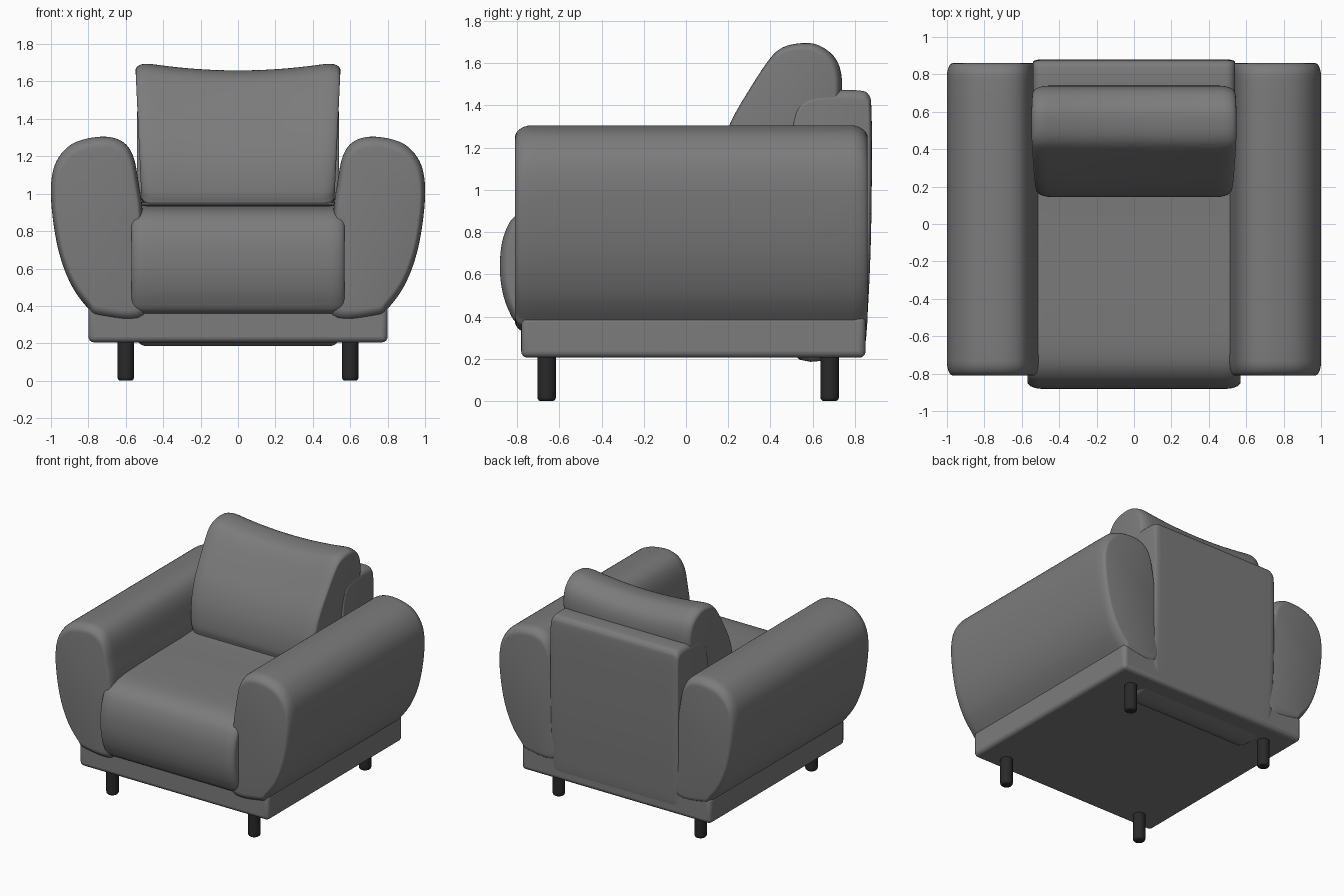
import bpy, bmesh, math
from mathutils import Vector

cube = bpy.data.objects.get("Cube")
if cube:
    bpy.data.objects.remove(cube, do_unlink=True)


def material(name, value):
    m = bpy.data.materials.new(name)
    m.use_nodes = True
    color = (value, value, value, 1)
    m.diffuse_color = color
    m.node_tree.nodes["Principled BSDF"].inputs["Base Color"].default_value = color
    return m


leather = material("grey_leather", 0.2)
dark = material("dark_leg", 0.022)


def smooth_loop(points, steps=6):
    """Closed Catmull-Rom curve through the points."""
    out, n = [], len(points)
    for i in range(n):
        a, b, c, d = (Vector(points[(i + k) % n]) for k in (-1, 0, 1, 2))
        for s in range(steps):
            t = s / steps
            out.append(0.5 * (2 * b + (c - a) * t + (2 * a - 5 * b + 4 * c - d) * t ** 2
                              + (3 * b - a - 3 * c + d) * t ** 3))
    return out


def loft(name, loop, axis, lo, hi, depth, shrink, mat, warp=None):
    """Sweep a closed profile along an axis, with rounded, shrinking ends."""
    mid = Vector([(min(p[k] for p in loop) + max(p[k] for p in loop)) / 2 for k in (0, 1)])
    arc = [math.pi / 2 * k / 7 for k in range(8)]
    ends = [(depth * (1 - math.sin(a)), 1 - shrink * (1 - math.cos(a))) for a in arc]
    body = hi - lo - 2 * depth
    rings = [(lo + o, s) for o, s in reversed(ends)]
    rings += [(lo + depth + body * k / 12, 1) for k in range(1, 12)]
    rings += [(hi - o, s) for o, s in ends]
    bm = bmesh.new()
    rows = []
    for pos, scale in rings:
        row = []
        for p in loop:
            co = list(mid + (p - mid) * scale)
            co.insert(axis, pos)
            row.append(bm.verts.new(warp(*co) if warp else co))
        rows.append(row)
    n = len(loop)
    for r, q in zip(rows, rows[1:]):
        for i in range(n):
            bm.faces.new((r[i], r[(i + 1) % n], q[(i + 1) % n], q[i]))
    bm.faces.new(rows[0])
    bm.faces.new(rows[-1])
    bmesh.ops.recalc_face_normals(bm, faces=bm.faces)
    mesh = bpy.data.meshes.new(name)
    bm.to_mesh(mesh)
    bm.free()
    mesh.materials.append(mat)
    mesh.shade_smooth()
    obj = bpy.data.objects.new(name, mesh)
    bpy.context.collection.objects.link(obj)
    return obj


# Base frame
bpy.ops.mesh.primitive_cube_add(size=1, location=(0, 0.035, 0.305))
base = bpy.context.object
base.name = "base_frame"
base.scale = (1.6, 1.63, 0.2)
bpy.ops.object.transform_apply(location=False, rotation=False, scale=True)
base.data.materials.append(leather)
bevel = base.modifiers.new("soft_edges", "BEVEL")
bevel.width, bevel.segments = 0.03, 4
bpy.ops.object.shade_smooth_by_angle(angle=math.radians(40))

# Rounded armrests, mirrored across the middle
arm_profile = [(0.5, 0.34), (0.74, 0.34), (0.8, 0.385), (0.885, 0.5), (0.95, 0.66),
               (0.988, 0.85), (1.0, 1.04), (0.97, 1.175), (0.88, 1.27), (0.73, 1.305),
               (0.62, 1.28), (0.56, 1.2), (0.53, 1.05), (0.51, 0.9), (0.5, 0.6)]
arm = loft("armrests", smooth_loop(arm_profile), 1, -0.81, 0.86, 0.08, 0.12, leather)
arm.modifiers.new("other_side", "MIRROR")

# Seat cushion with a bulging front
seat_profile = [(-0.78, 0.36), (-0.84, 0.43), (-0.875, 0.55), (-0.88, 0.68), (-0.86, 0.79),
                (-0.81, 0.875), (-0.7, 0.925), (-0.45, 0.94), (0, 0.945), (0.5, 0.945),
                (0.6, 0.8), (0.6, 0.45), (0.5, 0.36), (0, 0.35), (-0.6, 0.35)]
loft("seat_cushion", smooth_loop(seat_profile), 0, -0.57, 0.57, 0.08, 0.05, leather)

# Backrest panel running down to the base
back_profile = [(0.5, 0.23), (0.8, 0.225), (0.845, 0.25), (0.862, 0.45), (0.875, 0.75), (0.88, 1.1),
                (0.878, 1.38), (0.865, 1.45), (0.82, 1.47), (0.7, 1.47), (0.56, 1.44),
                (0.5, 1.3), (0.48, 0.8)]
loft("backrest", smooth_loop(back_profile), 0, -0.54, 0.54, 0.05, 0.07, leather)


# Leaning back pillow, wider at the top with raised corners
def pillow_shape(x, y, z):
    up = (z - 0.94) / 0.72
    return (x * (0.935 + 0.065 * up), y, z + 0.04 * up * (x / 0.5) ** 2)


pillow_profile = [(0.2, 0.93), (0.15, 0.965), (0.145, 1.06), (0.165, 1.18), (0.215, 1.31),
                  (0.3, 1.45), (0.39, 1.58), (0.45, 1.635), (0.53, 1.657), (0.62, 1.652),
                  (0.7, 1.6), (0.735, 1.52), (0.735, 1.4), (0.7, 1.2), (0.62, 0.98), (0.5, 0.93)]
loft("back_pillow", smooth_loop(pillow_profile), 0, -0.55, 0.55, 0.09, 0.12, leather, pillow_shape)

# Four round legs
for side, x in (("left", 0.6), ("right", -0.6)):
    for end, y in (("front", -0.66), ("back", 0.68)):
        circle = [Vector((x + 0.044 * math.cos(a), y + 0.044 * math.sin(a)))
                  for a in (math.tau * k / 24 for k in range(24))]
        loft(f"{end}_{side}_leg", circle, 2, 0, 0.23, 0.02, 0.35, dark)
